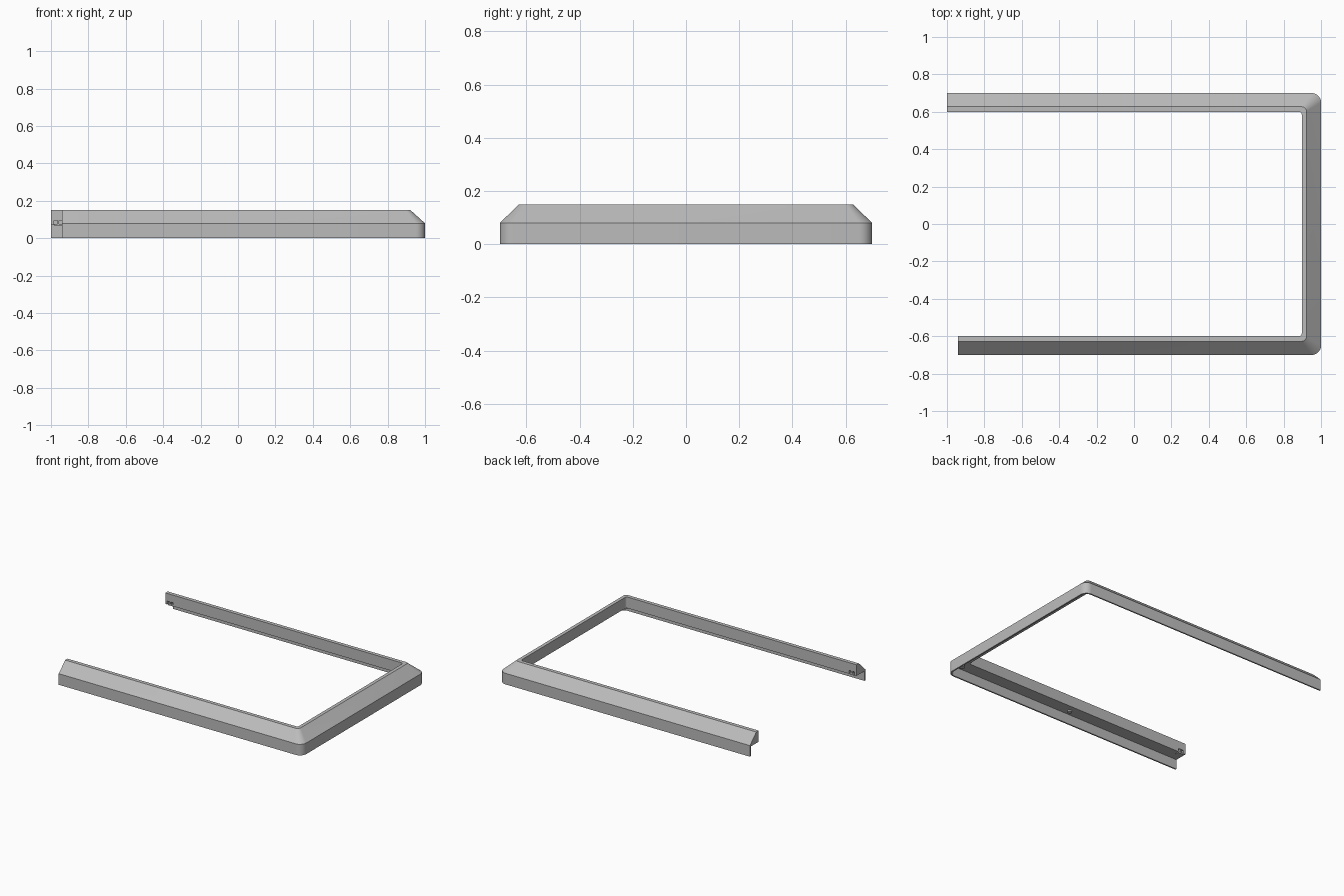
import bpy
import bmesh
from math import sin, cos, pi, radians
from mathutils import Vector

cube = bpy.data.objects.get("Cube")
if cube:
    bpy.data.objects.remove(cube)

grey = bpy.data.materials.new("light grey")
grey.use_nodes = True
colour = (0.5, 0.5, 0.5, 1)
grey.diffuse_color = colour
grey.node_tree.nodes["Principled BSDF"].inputs["Base Color"].default_value = colour


def add_object(name, bm):
    bmesh.ops.recalc_face_normals(bm, faces=bm.faces)
    mesh = bpy.data.meshes.new(name)
    bm.to_mesh(mesh)
    bm.free()
    mesh.materials.append(grey)
    obj = bpy.data.objects.new(name, mesh)
    bpy.context.collection.objects.link(obj)
    return obj


def select_only(obj):
    bpy.ops.object.select_all(action="DESELECT")
    obj.select_set(True)
    bpy.context.view_layer.objects.active = obj


def box(name, low, high):
    bm = bmesh.new()
    bmesh.ops.create_cube(bm, size=1)
    for v in bm.verts:
        v.co = Vector([a + (b - a) * (c + 0.5) for a, b, c in zip(low, high, v.co)])
    return add_object(name, bm)


def disc(name, x, y, radius, low, high):
    bm = bmesh.new()
    bmesh.ops.create_cone(bm, cap_ends=True, segments=24, radius1=radius,
                          radius2=radius, depth=high - low)
    bmesh.ops.translate(bm, verts=bm.verts, vec=(x, y, (low + high) / 2))
    return add_object(name, bm)


# Plan-view route of one profile point, around both rounded corners
FRONT_END, REAR_END, STEPS = -0.94, -1.0, 8


def route(x, y, radius, z):
    points = [(FRONT_END, -y, z)]
    for side, start in ((-1, -pi / 2), (1, 0)):
        for i in range(STEPS + 1):
            a = start + i * pi / 2 / STEPS
            points.append((x - radius + radius * cos(a),
                           side * (y - radius) + radius * sin(a), z))
    return points + [(REAR_END, y, z)]


# Frame profile: thin skirt outside, sloped shoulder, flat top, flat underside
FLOOR = 0.07
profile = [
    (1.0, 0.70, 0.05, 0), (1.0, 0.70, 0.05, 0.08),
    (0.922, 0.627, 0.025, 0.15), (0.897, 0.60, 0.015, 0.15),
    (0.897, 0.60, 0.015, FLOOR), (0.99, 0.69, 0.04, FLOOR),
    (0.99, 0.69, 0.04, 0),
]
bm = bmesh.new()
rails = [[bm.verts.new(p) for p in route(*point)] for point in profile]
for a, b in zip(rails, rails[1:] + rails[:1]):
    for i in range(len(a) - 1):
        bm.faces.new((a[i], a[i + 1], b[i + 1], b[i]))
for end in (0, -1):
    bm.faces.new([rail[end] for rail in rails])
frame = add_object("frame", bm)

# Clip notches in the inner wall near both open ends, each with a small hook
for name, side, end in (("front", -1, FRONT_END), ("rear", 1, REAR_END)):
    y0, y1 = sorted((side * 0.59, side * 0.62))
    cutter = box("notch_cutter", (end + 0.015, y0, 0.05), (end + 0.06, y1, 0.095))
    cutter.hide_render = True
    cut = frame.modifiers.new("notch", "BOOLEAN")
    cut.operation = "DIFFERENCE"
    cut.solver = "EXACT"
    cut.object = cutter
    select_only(frame)
    bpy.ops.object.modifier_apply(modifier=cut.name)
    bpy.data.objects.remove(cutter)
    y0, y1 = sorted((side * 0.603, side * 0.63))
    box(name + "_clip_tongue", (end + 0.02, y0, 0.066), (end + 0.058, y1, 0.076))
    box(name + "_clip_stem", (end + 0.034, y0, 0.074), (end + 0.044, y1, 0.097))

# Fixing bosses on the underside
bosses = []
for name, side in (("front", -1), ("rear", 1)):
    bosses.append(disc(name + "_middle_boss", 0, side * 0.65, 0.015, 0.06, 0.075))
    bosses.append(disc(name + "_corner_boss", 0.93, side * 0.635, 0.018, 0.045, 0.075))

for obj in [frame] + bosses:
    select_only(obj)
    bpy.ops.object.shade_smooth_by_angle(angle=radians(30))
